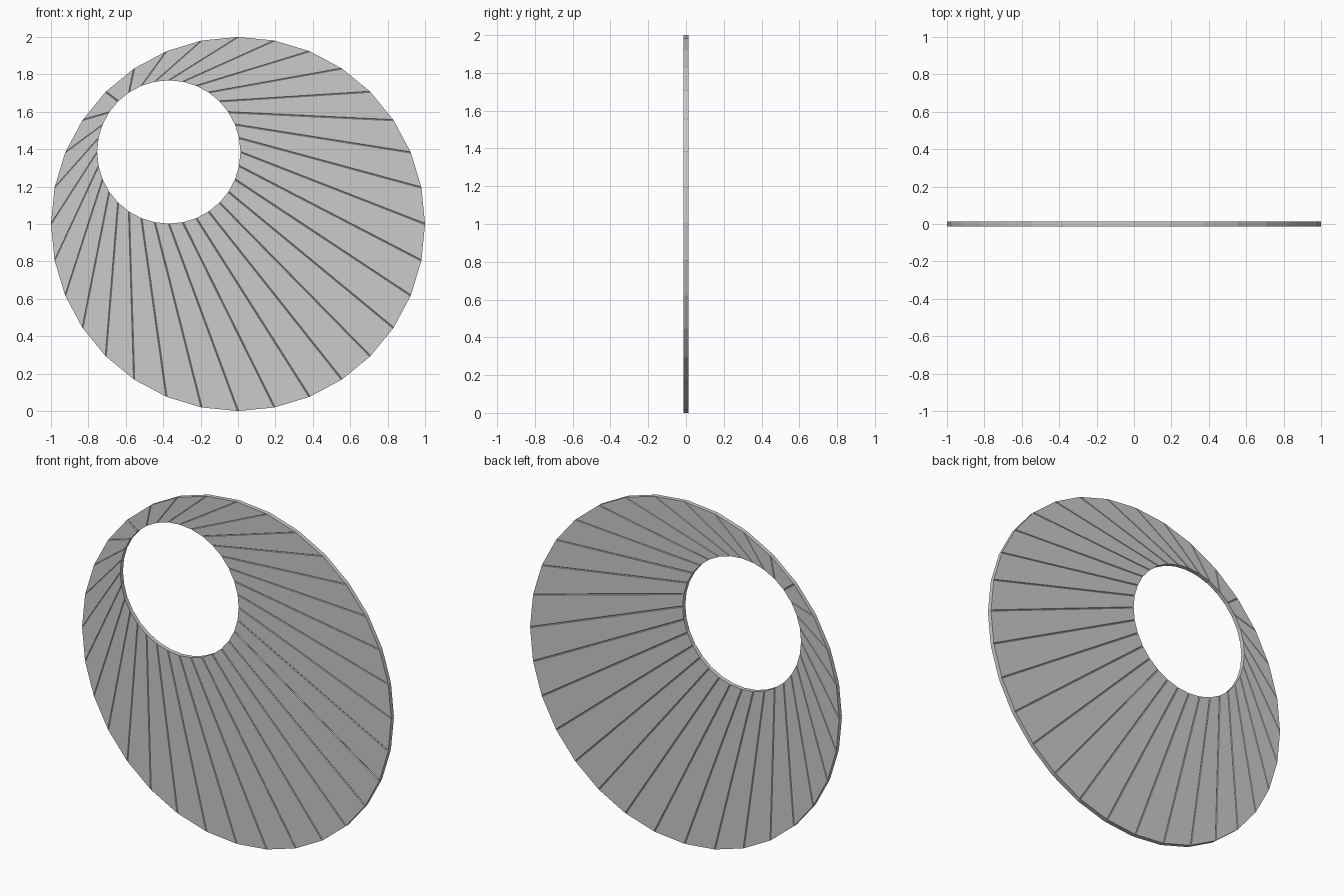
import bpy, bmesh
from math import cos, sin, pi
from mathutils import Vector

if "Cube" in bpy.data.objects:
    bpy.data.objects.remove(bpy.data.objects["Cube"])

N = 32            # sides of rim and hole
HALF = 0.0125     # half thickness
DEPTH = 0.003     # groove depth
W = 0.004         # groove half width


def ring_points(cx, cz, r):
    # each corner gives groove start, groove bottom, groove end
    c = [Vector((cx + r * cos(2 * pi * k / N), cz + r * sin(2 * pi * k / N))) for k in range(N)]
    pts = []
    for k in range(N):
        a, p, b = c[k - 1], c[k], c[(k + 1) % N]
        pts += [(p + (a - p).normalized() * W, HALF),
                (p, HALF - DEPTH),
                (p + (b - p).normalized() * W, HALF)]
    return pts


# disc with off-centre hole and a groove running from each rim corner to the hole
bm = bmesh.new()
outer = ring_points(0, 1, 1)
inner = ring_points(-0.37, 1.385, 0.383)
loops = []
for (o, t), (i, _) in zip(outer, inner):
    loops.append([bm.verts.new((p.x, y, p.y)) for p, y in ((o, -t), (o, t), (i, t), (i, -t))])
for k in range(len(loops)):
    a, b = loops[k], loops[(k + 1) % len(loops)]
    for j in range(4):
        bm.faces.new((a[j], a[(j + 1) % 4], b[(j + 1) % 4], b[j]))
bmesh.ops.recalc_face_normals(bm, faces=bm.faces)

mesh = bpy.data.meshes.new("grooved_disc")
bm.to_mesh(mesh)
bm.free()
disc = bpy.data.objects.new("grooved_disc", mesh)
bpy.context.collection.objects.link(disc)
